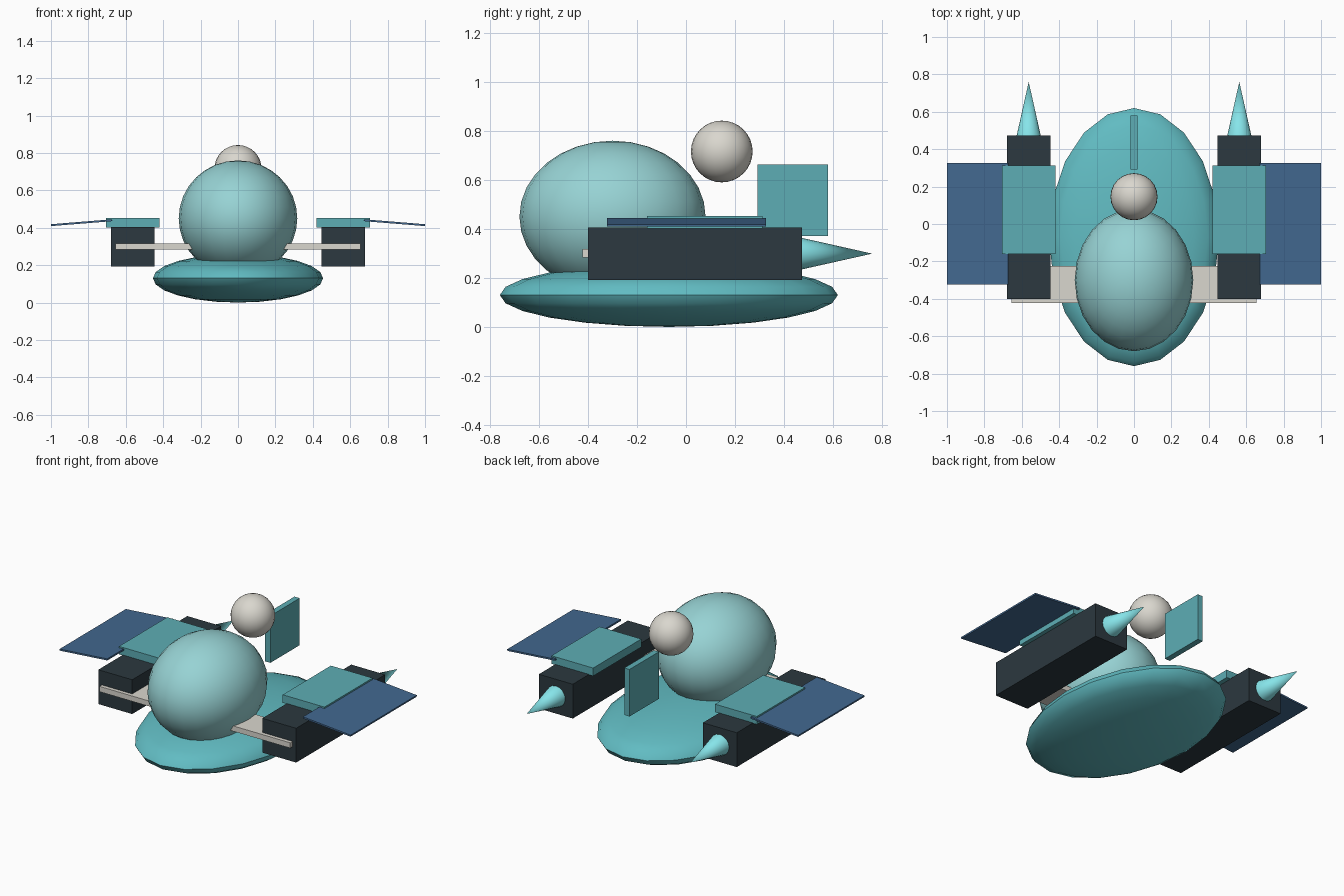
import bpy, math

if "Cube" in bpy.data.objects:
    bpy.data.objects.remove(bpy.data.objects["Cube"])


def material(name, rgb):
    m = bpy.data.materials.new(name)
    m.diffuse_color = (*rgb, 1)
    m.use_nodes = True
    m.node_tree.nodes["Principled BSDF"].inputs["Base Color"].default_value = m.diffuse_color
    return m


TEAL = material("teal", (0.12, 0.50, 0.54))
FIN = material("panel_teal", (0.11, 0.42, 0.46))
GLASS = material("glass", (0.31, 0.65, 0.66))
DARK = material("dark_metal", (0.025, 0.04, 0.05))
BLUE = material("wing_blue", (0.055, 0.14, 0.28))
GLOW = material("glow", (0.24, 0.78, 0.82))
PALE = material("pale", (0.70, 0.68, 0.62))


def finish(name, mat, smooth=False):
    o = bpy.context.object
    o.name = name
    o.data.materials.append(mat)
    if smooth:
        bpy.ops.object.shade_smooth_by_angle(angle=math.radians(40))
    return o


def ellipsoid(name, loc, radii, mat, seg, rings):
    bpy.ops.mesh.primitive_uv_sphere_add(segments=seg, ring_count=rings, radius=1, location=loc)
    bpy.context.object.scale = radii
    bpy.ops.object.transform_apply(location=False, rotation=False, scale=True)
    return finish(name, mat, True)


def box(name, lo, hi, mat, tilt=0):
    loc = [(a + b) / 2 for a, b in zip(lo, hi)]
    bpy.ops.mesh.primitive_cube_add(size=1, location=loc, rotation=(0, tilt, 0))
    bpy.context.object.scale = [b - a for a, b in zip(lo, hi)]
    bpy.ops.object.transform_apply(location=False, rotation=False, scale=True)
    return finish(name, mat)


# Body: saucer hull, canopy, floating ball and tail fin
ellipsoid("hull", (0, -0.07, 0.13), (0.455, 0.69, 0.13), TEAL, 20, 12)
ellipsoid("canopy", (0, -0.30, 0.45), (0.317, 0.38, 0.31), GLASS, 24, 16)
ellipsoid("rear_ball", (0, 0.146, 0.716), (0.126, 0.126, 0.126), PALE, 24, 16)
box("tail_fin", (-0.018, 0.292, 0.37), (0.018, 0.58, 0.662), FIN)

# Cross strut carrying both engines
box("cross_strut", (-0.655, -0.423, 0.284), (0.655, -0.225, 0.317), PALE)

# Engines, top panels, wings and exhaust cones on each side
for side, s in (("right", 1), ("left", -1)):
    def sbox(name, x0, x1, y0, y1, z0, z1, mat, tilt=0):
        xs = sorted((s * x0, s * x1))
        box(f"{side}_{name}", (xs[0], y0, z0), (xs[1], y1, z1), mat, s * tilt)

    sbox("engine", 0.447, 0.68, -0.40, 0.473, 0.192, 0.405, DARK)
    sbox("engine_panel", 0.419, 0.706, -0.16, 0.313, 0.402, 0.452, FIN)
    sbox("wing", 0.672, 1.0, -0.323, 0.327, 0.422, 0.432, BLUE, math.radians(4.6))
    bpy.ops.mesh.primitive_cone_add(vertices=16, radius1=0.065, radius2=0, depth=0.29,
                                    location=(s * 0.563, 0.615, 0.299),
                                    rotation=(-math.pi / 2, 0, 0))
    finish(f"{side}_exhaust_cone", GLOW, True)
